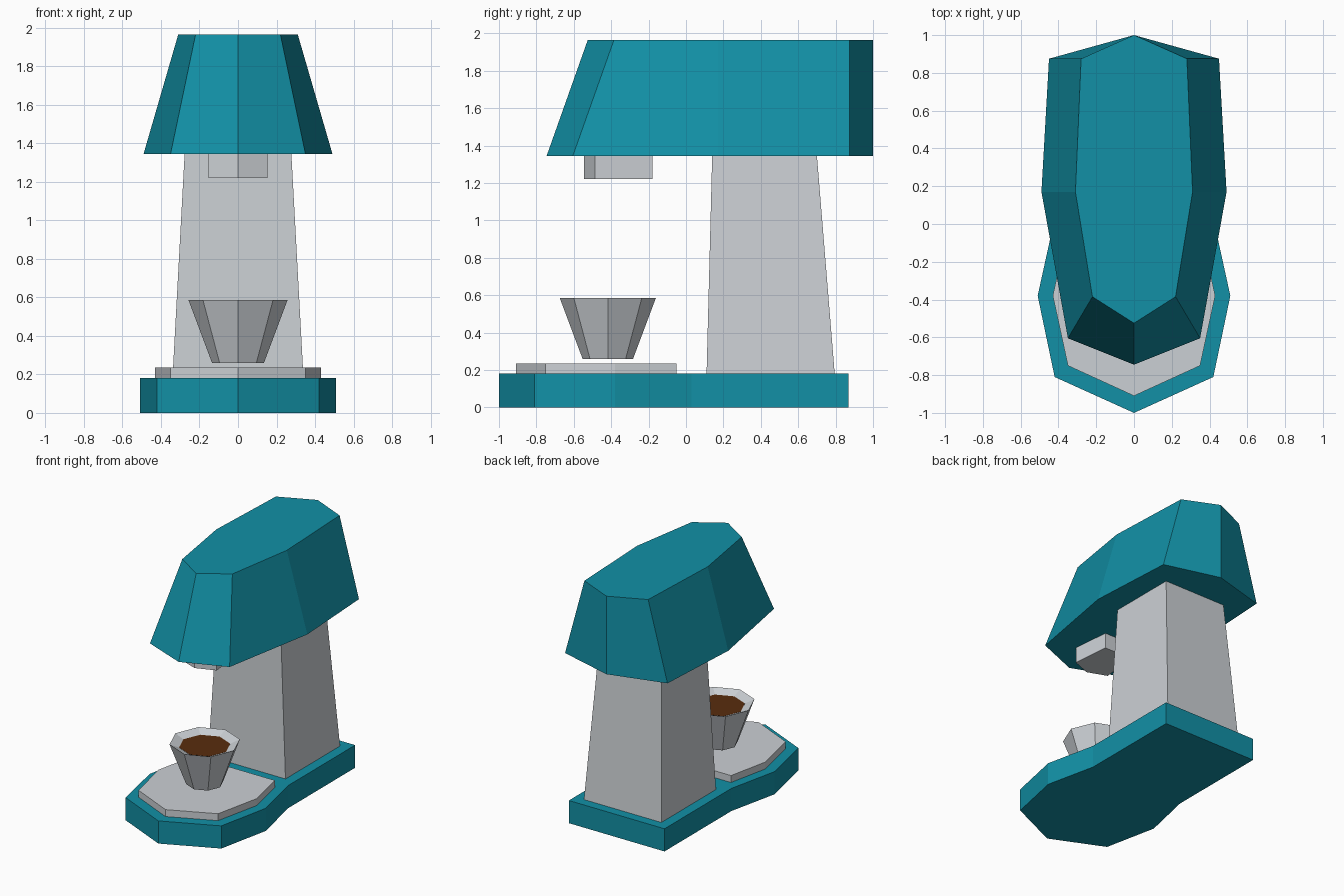
import bpy, bmesh, math

if "Cube" in bpy.data.objects:
    bpy.data.objects.remove(bpy.data.objects["Cube"])


def material(name, r, g, b):
    m = bpy.data.materials.new(name)
    m.diffuse_color = (r, g, b, 1)
    m.use_nodes = True
    m.node_tree.nodes["Principled BSDF"].inputs["Base Color"].default_value = m.diffuse_color
    return m


teal = material("teal", 0.006, 0.28, 0.38)
grey = material("light grey", 0.60, 0.63, 0.66)
brown = material("coffee brown", 0.10, 0.026, 0.004)


def mirrored(half):
    """Closed outline from the points of the right half, front to back."""
    return half + [(-x, y) for x, y in reversed(half) if x > 0]


def ngon(radius, cy, sides=8):
    step = 2 * math.pi / sides
    return [(radius * math.cos(i * step), cy + radius * math.sin(i * step)) for i in range(sides)]


def loft(name, sections, mat):
    """Solid through a stack of (z, outline) sections with flat end caps."""
    bm = bmesh.new()
    rings = [[bm.verts.new((x, y, z)) for x, y in pts] for z, pts in sections]
    for a, b in zip(rings, rings[1:]):
        n = len(a)
        for i in range(n):
            j = (i + 1) % n
            bm.faces.new((a[i], a[j], b[j], b[i]))
    bm.faces.new(rings[0][::-1])
    bm.faces.new(rings[-1])
    bmesh.ops.recalc_face_normals(bm, faces=bm.faces)
    mesh = bpy.data.meshes.new(name)
    bm.to_mesh(mesh)
    bm.free()
    mesh.materials.append(mat)
    ob = bpy.data.objects.new(name, mesh)
    bpy.context.collection.objects.link(ob)
    return ob


# Base plate: faceted round front, waisted into a straight rear
base = mirrored([(0, -1.0), (0.42, -0.81), (0.51, -0.38), (0.42, 0.03), (0.42, 0.87)])
loft("base", [(0, base), (0.18, base)], teal)

# Drip tray
tray = mirrored([(0, -0.91), (0.35, -0.75), (0.43, -0.38), (0.36, -0.05)])
loft("drip_tray", [(0.18, tray), (0.235, tray)], grey)

# Tapered column
loft("column", [(0.18, mirrored([(0.34, 0.11), (0.34, 0.795)])),
                (1.345, mirrored([(0.277, 0.14), (0.277, 0.70)]))], grey)

# Head, narrowing towards the top
loft("head", [
    (1.345, mirrored([(0, -0.745), (0.35, -0.605), (0.49, 0.17), (0.45, 0.875), (0, 1.0)])),
    (1.965, mirrored([(0, -0.525), (0.22, -0.385), (0.31, 0.17), (0.28, 0.875), (0, 1.0)])),
], teal)

# Spout under the head
spout = mirrored([(0, -0.545), (0.154, -0.487), (0.125, -0.18)])
loft("spout", [(1.22, spout), (1.345, spout)], grey)

# Cup with sloping inner wall, and the coffee in it
CUP_Y = -0.418
loft("cup", [(0.26, ngon(0.135, CUP_Y)), (0.585, ngon(0.257, CUP_Y)),
             (0.555, ngon(0.187, CUP_Y)), (0.54, ngon(0.18, CUP_Y))], grey)
loft("coffee", [(0.545, ngon(0.18, CUP_Y)), (0.556, ngon(0.187, CUP_Y))], brown)
